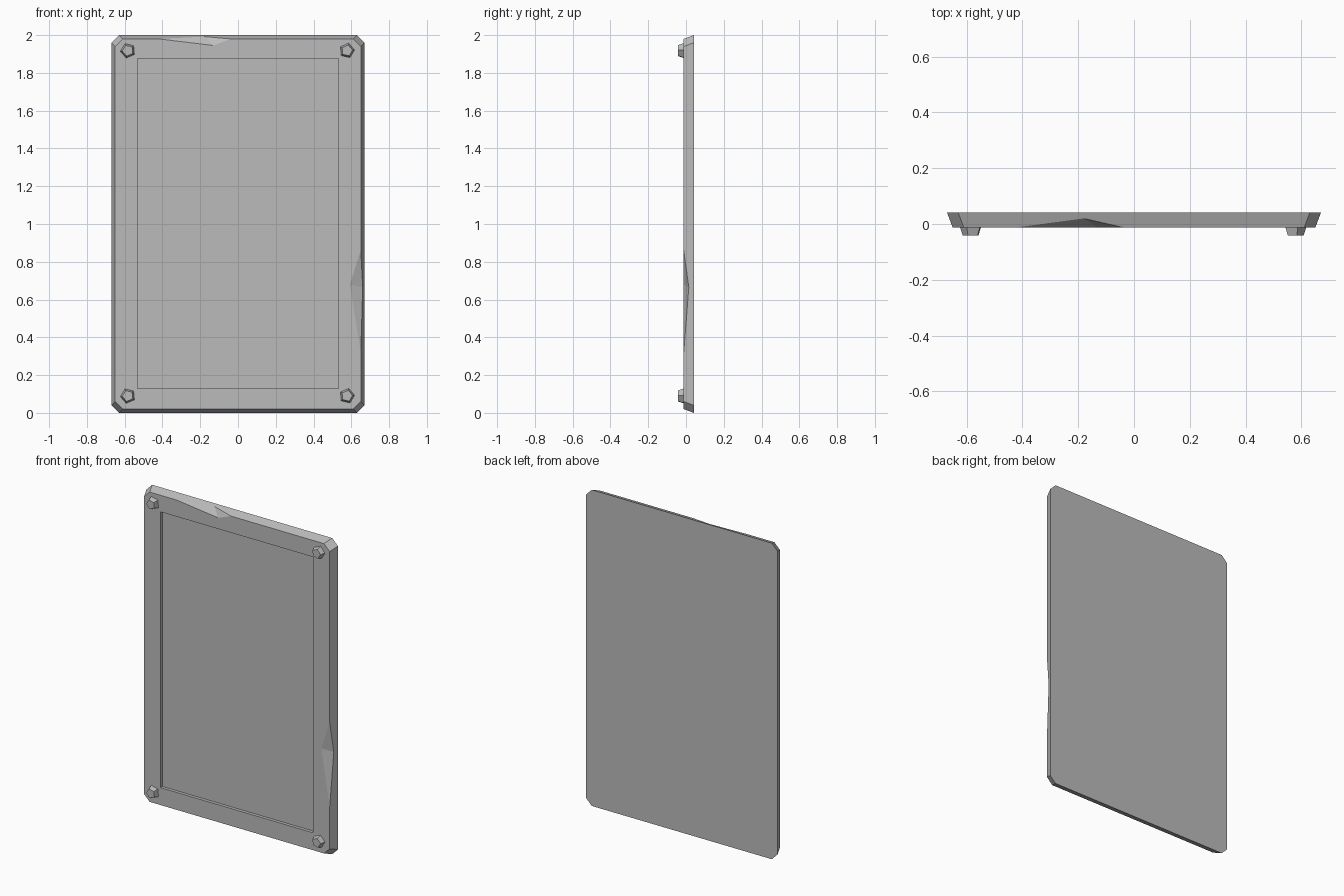
import bpy, bmesh, math
from mathutils import Vector

cube = bpy.data.objects.get("Cube")
if cube:
    bpy.data.objects.remove(cube, do_unlink=True)

grey = bpy.data.materials.new("plain grey")
grey.use_nodes = True
GREY = (0.5, 0.5, 0.5, 1)
grey.diffuse_color = GREY
grey.node_tree.nodes["Principled BSDF"].inputs["Base Color"].default_value = GREY

BACK, FRONT, FLOOR, TIP = 0.042, -0.012, 0.008, -0.042
W, H, CUT, SLOPE = 0.67, 1.0, 0.04, 0.02   # back outline, corner cut, bevel inset


def finish(bm, name):
    bmesh.ops.recalc_face_normals(bm, faces=bm.faces)
    mesh = bpy.data.meshes.new(name)
    bm.to_mesh(mesh)
    bm.free()
    mesh.materials.append(grey)
    obj = bpy.data.objects.new(name, mesh)
    bpy.context.collection.objects.link(obj)
    return obj


def octagon(bm, w, h, y):
    """Rectangle with cut corners; even pairs of points are the straight sides."""
    a, b = w - CUT, h - CUT
    pts = [(w, -b), (w, b), (a, h), (-a, h), (-w, b), (-w, -b), (-a, -h), (a, -h)]
    return [bm.verts.new((x, y, z + 1)) for x, z in pts]


def rectangle(bm, w, low, high, y):
    return [bm.verts.new((x, y, z)) for x, z in
            ((w, low), (w, high), (-w, high), (-w, low))]


# Panel with bevelled rim and chipped edges
bm = bmesh.new()
back = octagon(bm, W, H, BACK)
front = octagon(bm, W - SLOPE, H - SLOPE, FRONT)
rim = rectangle(bm, 0.533, 0.13, 1.875, FRONT)
floor = rectangle(bm, 0.533, 0.13, 1.875, FLOOR)

# Each chip: start on edge, end on edge, point on front face, point on bevel
chips = {
    0: [(0.65, FRONT, 0.32), (0.65, FRONT, 0.86), (0.592, FRONT, 0.68), (0.66, 0.015, 0.665)],
    1: [(-0.04, FRONT, 1.98), (-0.42, FRONT, 1.98), (-0.13, FRONT, 1.945), (-0.18, 0.02, 1.992)],
}

for i in range(4):
    p, q = front[2 * i], front[2 * i + 1]
    bp, bq = back[2 * i], back[2 * i + 1]
    edge_front, edge_bevel = [p, q], [p, q]
    if i in chips:
        start, end, face_pt, bevel_pt = [bm.verts.new(c) for c in chips[i]]
        edge_front = [p, start, face_pt, end, q]
        edge_bevel = [p, start, bevel_pt, end, q]
        bm.faces.new((start, face_pt, bevel_pt))
        bm.faces.new((face_pt, end, bevel_pt))
    nxt = (2 * i + 2) % 8
    j = (i + 1) % 4
    bm.faces.new(edge_front + [rim[j], rim[i]])             # frame side
    bm.faces.new((q, front[nxt], rim[j]))                   # frame corner
    bm.faces.new(edge_bevel + [bq, bp])                     # bevel side
    bm.faces.new((q, front[nxt], back[nxt], bq))            # bevel corner
    bm.faces.new((rim[i], rim[j], floor[j], floor[i]))      # recess wall
bm.faces.new(back)
bm.faces.new(floor)
finish(bm, "panel")


# Five-sided tapered bolts
def bolt(name, x, z, turn):
    bm = bmesh.new()
    rings = []
    for y, r in ((FRONT + 0.002, 0.041), (TIP, 0.03)):
        angles = [turn + math.tau * k / 5 for k in range(5)]
        rings.append([bm.verts.new((x + r * math.cos(t), y, z + r * math.sin(t)))
                      for t in angles])
    for k in range(5):
        n = (k + 1) % 5
        bm.faces.new((rings[0][k], rings[0][n], rings[1][n], rings[1][k]))
    for ring in rings:
        bm.faces.new(ring)
    finish(bm, name)


for side, x, turns in (("right", -0.583, (108, 36)), ("left", 0.577, (72, 72))):
    for level, z, turn in (("upper", 1.918, turns[0]), ("lower", 0.09, turns[1])):
        bolt(f"{level}_{side}_bolt", x, z, math.radians(turn + 5))
